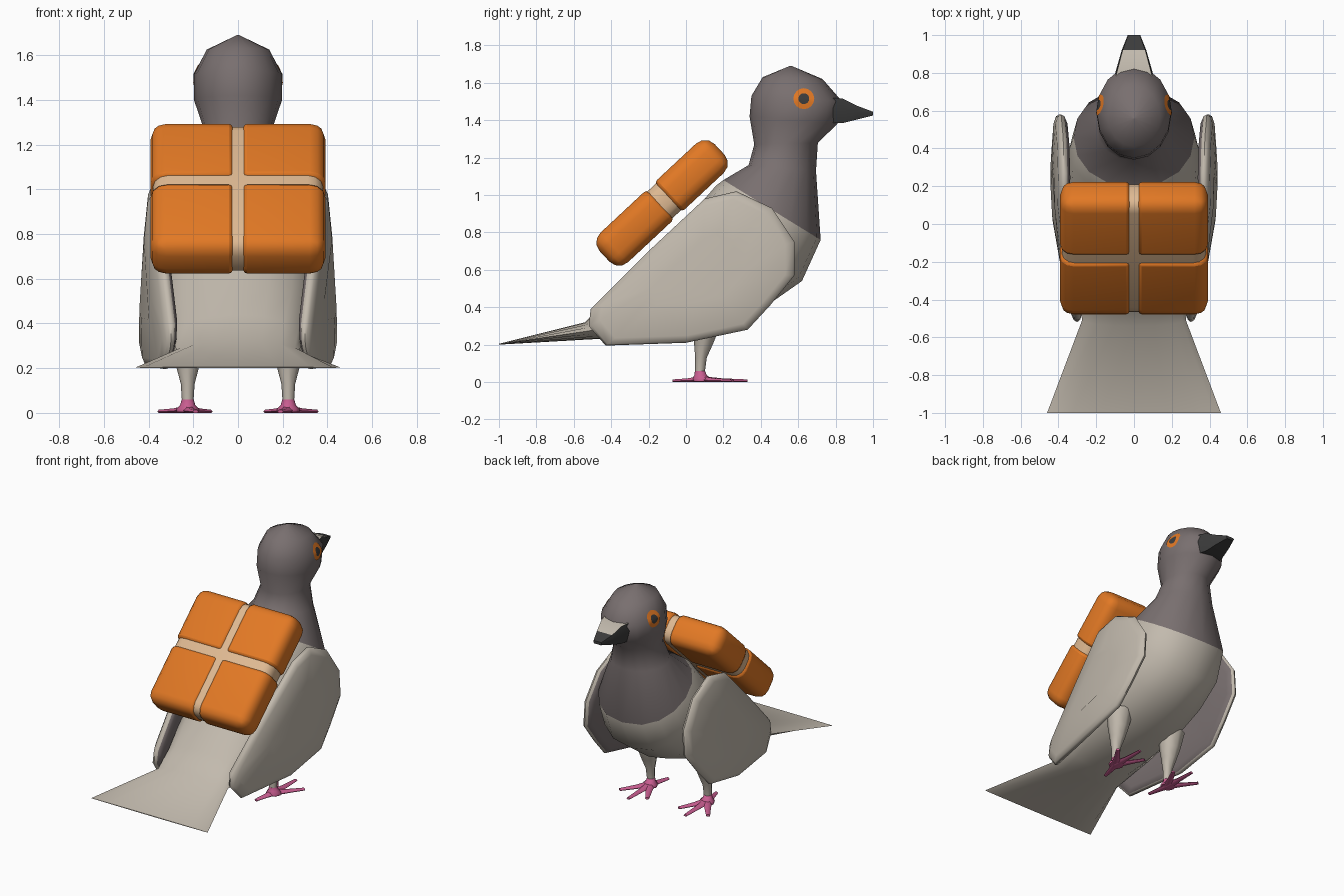
import bpy, bmesh, math
from mathutils import Vector, Matrix
from mathutils.bvhtree import BVHTree

if "Cube" in bpy.data.objects:
    bpy.data.objects.remove(bpy.data.objects["Cube"])


def material(name, *rgb):
    m = bpy.data.materials.new(name)
    m.diffuse_color = (*rgb, 1)
    m.use_nodes = True
    m.node_tree.nodes["Principled BSDF"].inputs["Base Color"].default_value = m.diffuse_color
    return m


PALE = material("pale_feather", 0.54, 0.49, 0.42)
GREY = material("grey_feather", 0.19, 0.16, 0.16)
ORANGE = material("orange", 0.76, 0.19, 0.018)
BEIGE = material("beige_strap", 0.74, 0.49, 0.29)
PINK = material("pink_skin", 0.58, 0.11, 0.28)
DARK = material("dark", 0.045, 0.045, 0.045)


def finish(name, bm, mats, rule=None, angle=40, solid=True):
    """Turn a bmesh into a shaded object; rule picks a material slot per face."""
    if solid:
        bmesh.ops.remove_doubles(bm, verts=bm.verts, dist=0.0005)
        bmesh.ops.recalc_face_normals(bm, faces=bm.faces)
    bm.normal_update()
    for f in bm.faces:
        f.smooth = True
        if rule:
            f.material_index = rule(f)
    me = bpy.data.meshes.new(name)
    bm.to_mesh(me)
    me.set_sharp_from_angle(angle=math.radians(angle))
    for m in mats:
        me.materials.append(m)
    ob = bpy.data.objects.new(name, me)
    bpy.context.collection.objects.link(ob)
    return ob


def loft(rings, bm=None, slots=None):
    """Skin closed rings of equal point count and cap both ends."""
    bm = bm or bmesh.new()
    vs = [[bm.verts.new(p) for p in r] for r in rings]
    n = len(vs[0])
    for k, (a, b) in enumerate(zip(vs, vs[1:])):
        for i in range(n):
            j = (i + 1) % n
            f = bm.faces.new((a[i], a[j], b[j], b[i]))
            if slots:
                f.material_index = slots[k]
    bm.faces.new(vs[0])
    f = bm.faces.new(vs[-1])
    if slots:
        f.material_index = slots[-1]
    return bm


# Body, neck and head: (upper y, z, lower y, z, half width, side fullness)
sections = [
    (-1.0, .205, -1.0, .2, .46, 1), (-.54, .32, -.48, .23, .275, 1),
    (-.42, .44, -.34, .235, .29, .95), (-.28, .57, -.18, .26, .32, .9),
    (-.02, .84, .15, .30, .355, .9), (.1, .98, .42, .40, .355, .88),
    (.16, 1.05, .62, .54, .345, .85), (.2, 1.08, .72, .76, .32, .85),
    (.335, 1.16, .695, 1.13, .2, .95), (.365, 1.27, .705, 1.28, .155, 1),
    (.34, 1.42, .81, 1.38, .197, 1), (.35, 1.53, .835, 1.5, .197, 1),
    (.41, 1.63, .73, 1.62, .14, 1), (.555, 1.69, .565, 1.69, .005, 1)]
rings = []
for yt, zt, yb, zb, w, power in sections:
    top, low = Vector((0, yt, zt)), Vector((0, yb, zb))
    mid, half = (top + low) / 2, (top - low) / 2
    ring = []
    for i in range(16):
        t = math.tau * i / 16
        x = math.copysign(abs(math.sin(t)) ** power, math.sin(t)) if i % 8 else 0
        ring.append(mid + half * math.cos(t) + Vector((w * x, 0, 0)))
    rings.append(ring)
bm = loft(rings, slots=[0] * 7 + [1] * 6)
tree = BVHTree.FromBMesh(bm)
finish("body", bm, [PALE, GREY], angle=60)

# Beak with a pale patch on top of its base
beak = [(.78, .105, 1.52, 1.385), (.84, .088, 1.515, 1.385),
        (.92, .065, 1.475, 1.405), (1.0, .033, 1.445, 1.425)]
bm = loft([[(-w * .8, y, b), (w * .8, y, b), (w, y, b * .4 + t * .6),
            (w * .92, y, t), (-w * .92, y, t), (-w, y, b * .4 + t * .6)]
           for y, w, t, b in beak])
finish("beak", bm, [DARK, PALE],
       lambda f: int(f.normal.z > .6 and f.calc_center_median().y < .92), 35)


def eye(s):
    """Thin two-colour disc laid onto the side of the head."""
    bm = bmesh.new()

    def vert(r, t):
        y, z = .63 + r * math.cos(t), 1.515 + r * math.sin(t)
        hit = tree.ray_cast(Vector((s, y, z)), Vector((-s, 0, 0)))[0]
        return bm.verts.new((hit.x + s * .004, y, z))

    c = vert(0, 0)
    inner, outer = ([vert(r, math.tau * i / 16) for i in range(16)]
                    for r in (.029, .056))
    for i in range(16):
        j = (i + 1) % 16
        for vs in ((c, inner[i], inner[j]),
                   (inner[i], outer[i], outer[j], inner[j])):
            f = bm.faces.new(vs if s > 0 else vs[::-1])
            f.material_index = int(len(vs) == 3)
    return finish("eye", bm, [ORANGE, DARK], solid=False)


def wing(s):
    """Hanging leaf-shaped plate, pale outside and grey inside."""
    outline = [(.27, 1.02), (.46, .93), (.58, .75), (.58, .57), (.45, .41),
               (.33, .28), (0, .21), (-.43, .195), (-.52, .3), (-.51, .39),
               (-.2, .7), (.1, .98)]
    layers = [(.45, -.042), (.9, -.035), (.98, -.018), (1, 0),
              (.98, .016), (.9, .03), (.45, .038)]
    rings = []
    for k, dx in layers:
        ring = []
        for y, z in outline:
            y, z = .08 + (y - .08) * k, .6 + (z - .6) * k
            x = .395 - .18 * max(0, .1 - y) + .06 * (.6 - z) + dx
            ring.append((s * x, y, z))
        rings.append(ring)
    return finish("wing", loft(rings), [PALE, GREY],
                  lambda f: int(f.normal.x * s < -.8), 50)


def tube(rows, sides=8):
    return loft([[(x + r * math.cos(math.tau * i / sides),
                   y + r * math.sin(math.tau * i / sides), z)
                  for i in range(sides)] for x, y, z, r in rows])


def leg(s):
    x = s * .225
    finish("leg", tube([(x, .12, .40, .09), (x, .105, .28, .07), (x, .095, .21, .052),
                        (x, .08, .13, .031), (x, .075, .055, .026)]), [PALE], angle=60)
    # Foot: ankle cone plus three front toes and one back toe
    bm = tube([(x, .075, .06, .027), (x, .078, .035, .034), (x, .085, .018, .052),
               (x, .085, .004, .05)])
    for tx, ty in ((0, .33), (.125, .25), (-.1, .26), (-.035, -.07)):
        a, b = Vector((x, .08, 0)), Vector((x + s * tx, ty, 0))
        side = (b - a).normalized().cross(Vector((0, 0, 1)))
        loft([[p + side * w * c + Vector((0, 0, h * k)) for c, k in
               ((.6, 0), (1, .4), (.5, 1), (-.5, 1), (-1, .4), (-.6, 0))]
              for p, w, h in ((a, .034, .032), (a.lerp(b, .45), .021, .02),
                              (b, .013, .014))], bm)
    finish("foot", bm, [PINK], angle=70)


for s in (-1, 1):
    eye(s)
    wing(s)
    leg(s)

# Parcel: rounded strap core with four rounded bundles around it
place = Matrix.Translation((0, -.128, .958)) @ Matrix.Rotation(math.radians(43), 4, 'X')


def rounded_box(hx, hy, hz, r):
    bm = bmesh.new()
    bmesh.ops.create_cube(bm, size=2)
    bmesh.ops.scale(bm, vec=(hx, hy, hz), verts=bm.verts)
    bmesh.ops.bevel(bm, geom=bm.edges[:], offset=r, segments=3,
                    profile=.5, affect='EDGES')
    return bm


core = finish("parcel_strap", rounded_box(.38, .41, .098, .068), [BEIGE])
core.matrix_world = place
for sx in (-1, 1):
    for sy in (-1, 1):
        bm = rounded_box(.391, .42, .108, .07)
        for co, no in (((sx * .023, 0, 0), (-sx, 0, 0)),
                       ((0, .016 + sy * .029, 0), (0, -sy, 0))):
            cut = bmesh.ops.bisect_plane(
                bm, geom=bm.verts[:] + bm.edges[:] + bm.faces[:],
                plane_co=co, plane_no=no, clear_outer=True)
            edges = [e for e in cut['geom_cut'] if isinstance(e, bmesh.types.BMEdge)]
            bmesh.ops.contextual_create(bm, geom=edges)
        ob = finish("parcel_bundle", bm, [ORANGE], angle=50)
        ob.matrix_world = place
        bev = ob.modifiers.new("soft_rim", 'BEVEL')
        bev.width, bev.segments = .018, 2
        bev.limit_method, bev.angle_limit = 'ANGLE', math.radians(60)
